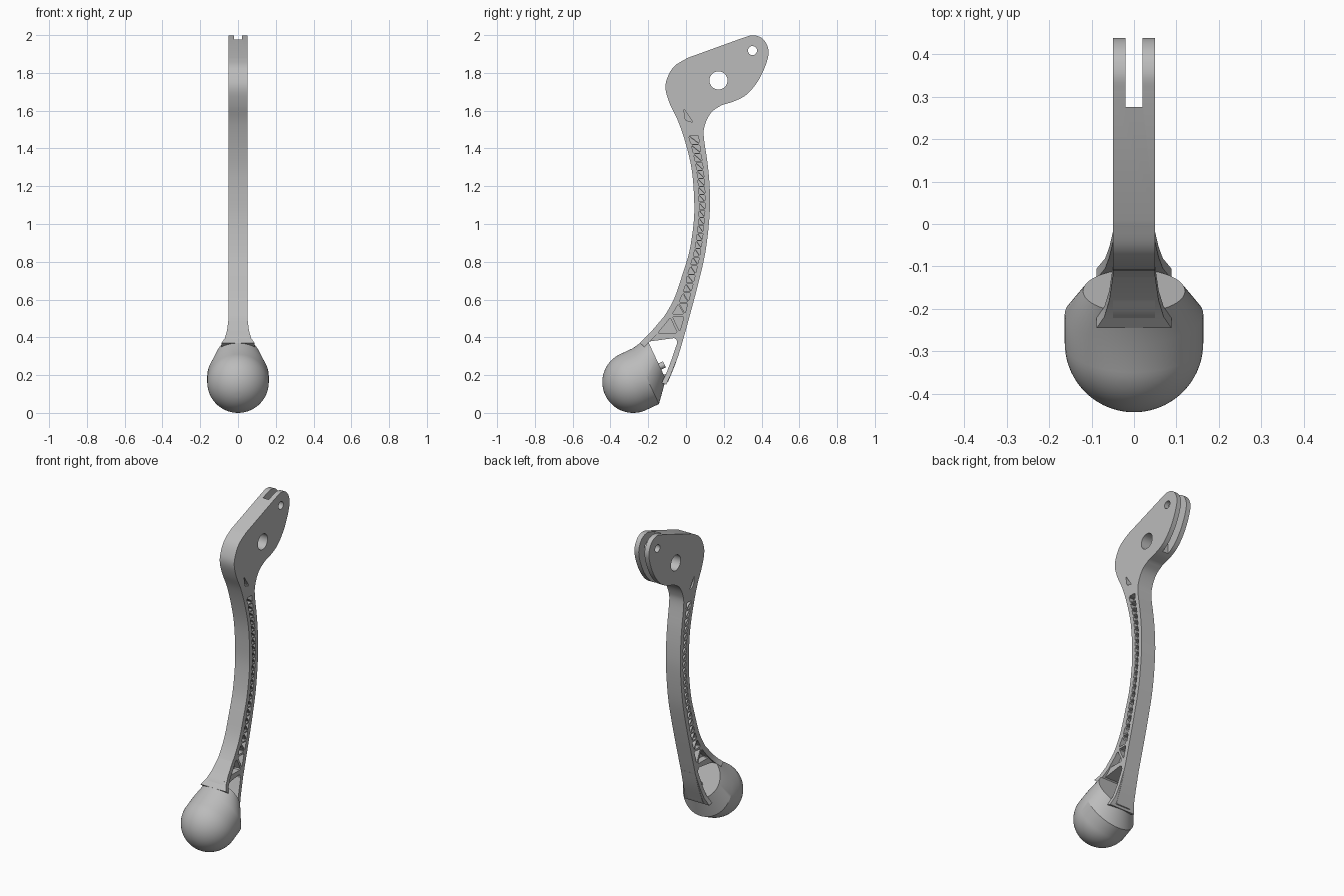
import bpy, bmesh, math
from mathutils import Vector

cube = bpy.data.objects.get("Cube")
if cube:
    bpy.data.objects.remove(cube, do_unlink=True)

grey = bpy.data.materials.new("satin grey")
grey.use_nodes = True
grey.diffuse_color = (0.5, 0.5, 0.5, 1)
grey.node_tree.nodes["Principled BSDF"].inputs["Base Color"].default_value = (0.5, 0.5, 0.5, 1)


def make_object(name, bm):
    bmesh.ops.recalc_face_normals(bm, faces=bm.faces)
    mesh = bpy.data.meshes.new(name)
    bm.to_mesh(mesh)
    bm.free()
    obj = bpy.data.objects.new(name, mesh)
    bpy.context.collection.objects.link(obj)
    mesh.materials.append(grey)
    return obj


def loft(bm, rings):
    """Skin equal-length rings and close both ends."""
    rows = [[bm.verts.new(p) for p in ring] for ring in rings]
    n = len(rows[0])
    for a, b in zip(rows, rows[1:]):
        for i in range(n):
            bm.faces.new((a[i], a[(i + 1) % n], b[(i + 1) % n], b[i]))
    bm.faces.new(rows[0])
    bm.faces.new(rows[-1])


def prism(bm, outline, x0, x1):
    loft(bm, [[(x, y, z) for y, z in outline] for x in (x0, x1)])


def circle(y, z, r, n=40):
    return [(y + r * math.cos(math.tau * i / n), z + r * math.sin(math.tau * i / n)) for i in range(n)]


def spline(pts, steps=5):
    """Smooth curve through the points."""
    p = [Vector(q) for q in pts]
    p = [2 * p[0] - p[1]] + p + [2 * p[-1] - p[-2]]
    out = []
    for a, b, c, d in zip(p, p[1:], p[2:], p[3:]):
        for k in range(steps):
            t = k / steps
            out.append(0.5 * (2 * b + (c - a) * t + (2 * a - 5 * b + 4 * c - d) * t * t
                              + (3 * b - a - 3 * c + d) * t ** 3))
    return out + [p[-2]]


def edge_y(curve, z):
    """Position of an edge curve at a height."""
    for a, b in zip(curve, curve[1:]):
        if min(a.y, b.y) <= z <= max(a.y, b.y) and a.y != b.y:
            return a.x + (b.x - a.x) * (z - a.y) / (b.y - a.y)


def cut(target, bm):
    cutter = make_object("cutter", bm)
    cutter.hide_render = True
    mod = target.modifiers.new("cut", "BOOLEAN")
    mod.operation = "DIFFERENCE"
    mod.solver = "EXACT"
    mod.object = cutter
    bpy.context.view_layer.objects.active = target
    bpy.ops.object.modifier_apply(modifier=mod.name)
    bpy.data.objects.remove(cutter, do_unlink=True)


HALF = 0.05

# Lever arm: front and back edges, closed round the pivot head
front = spline([(-0.22, 0.395), (-0.135, 0.485), (-0.065, 0.6), (-0.015, 0.745), (0.02, 0.865),
                (0.042, 1.025), (0.042, 1.155), (0.03, 1.29), (0, 1.42), (-0.04, 1.54),
                (-0.083, 1.63), (-0.108, 1.71), (-0.1, 1.77), (-0.062, 1.835), (0.01, 1.88)])
tip = spline([(0.3, 1.985), (0.355, 1.999), (0.407, 1.98), (0.437, 1.92), (0.423, 1.845),
              (0.38, 1.755), (0.32, 1.685), (0.255, 1.65), (0.19, 1.63)])
back = spline([(0.19, 1.63), (0.135, 1.592), (0.102, 1.53), (0.094, 1.465), (0.115, 1.315),
               (0.126, 1.18), (0.125, 1.05), (0.105, 0.865), (0.07, 0.705), (0.02, 0.515),
               (-0.04, 0.305), (-0.094, 0.165)])
bm = bmesh.new()
prism(bm, front + tip + back[1:] + [Vector((-0.17, 0.13)), Vector((-0.27, 0.3))], -HALF, HALF)
arm = make_object("lever_arm", bm)

# Pivot holes and the open window above the knob
bm = bmesh.new()
prism(bm, circle(0.172, 1.76, 0.048), -1, 1)
prism(bm, circle(0.352, 1.918, 0.024), -1, 1)
prism(bm, [(-0.208, 0.36), (-0.195, 0.378), (-0.063, 0.396), (-0.05, 0.388), (-0.046, 0.365),
           (-0.098, 0.215), (-0.105, 0.205), (-0.13, 0.2)], -1, 1)
cut(arm, bm)

# Fork slot at the tip
bm = bmesh.new()
prism(bm, [(0.275, 1.5), (0.6, 1.5), (0.6, 2.2), (0.275, 2.2)], -0.02, 0.02)
cut(arm, bm)

# Triangular lattice pockets on both sides
RAIL = 0.024
triangles = [[(-0.018, 1.625), (0.045, 1.53), (-0.006, 1.545)]]


def rung(z):
    tilt = 1.3 if z < 0.7 else 1
    return (Vector((edge_y(front, z) + RAIL * tilt, z)), Vector((edge_y(back, z) - RAIL, z)))


z = 0.415
while z < 1.46:
    f0, b0 = rung(z)
    z += 0.02 + 0.6 * (b0.x - f0.x)
    f1, b1 = rung(z)
    triangles += [[f0, b0, f1], [b0, b1, f1]]
bm = bmesh.new()
for tri in triangles:
    pts = [Vector(p) for p in tri]
    mid = sum(pts, Vector((0, 0))) / 3
    pts = [mid + (p - mid) * 0.78 for p in pts]
    # blunt each corner
    shape = []
    for i, p in enumerate(pts):
        shape += [p.lerp(pts[i - 1], 0.08), p.lerp(pts[(i + 1) % 3], 0.08)]
    for side in (-1, 1):
        prism(bm, shape, side * 0.012, side * 0.2)
cut(arm, bm)

# Ball knob: dome, short barrel and an oblique shoulder
centre = Vector((0, -0.28, 0.163))
axis = Vector((0, 0.906, 0.423))
up = Vector((0, -0.423, 0.906))
R = 0.163


def ring(t, r, lift=0, n=64):
    return [centre + axis * t + up * (lift + r * math.sin(math.tau * i / n))
            + Vector((r * math.cos(math.tau * i / n), 0, 0)) for i in range(n)]


dome = [ring(-R * math.cos(a), R * math.sin(a)) for a in (math.pi / 2 * k / 20 for k in range(1, 21))]
bm = bmesh.new()
loft(bm, dome + [ring(0.075, R), ring(0.163, 0.12, 0.06)])
knob = make_object("ball_knob", bm)

# Small pin on the knob shoulder
bm = bmesh.new()
loft(bm, [ring(0.15, 0.018, 0.015, 16), ring(0.19, 0.018, 0.015, 16)])
pin = make_object("shoulder_pin", bm)


# Flared roots joining the arm to the knob
def root(name, stations, offset):
    bm = bmesh.new()
    rings = []
    for y, z, w in stations:
        iy, iz = y + offset[0], z + offset[1]
        rings.append([(-w, y, z), (w, y, z), (w, iy, iz), (-w, iy, iz)])
    loft(bm, rings)
    return make_object(name, bm)


front_root = root("front_root", [(-0.245, 0.37, 0.088), (-0.219, 0.395, 0.07), (-0.18, 0.435, 0.058),
                                 (-0.125, 0.5, HALF)], (0.024, -0.02))
back_root = root("back_root", [(-0.105, 0.15, 0.088), (-0.081, 0.2, 0.068), (-0.054, 0.27, 0.058),
                               (-0.02, 0.37, HALF)], (-0.024, 0.008))

for obj in (arm, knob, pin, front_root, back_root):
    bpy.ops.object.select_all(action="DESELECT")
    obj.select_set(True)
    bpy.context.view_layer.objects.active = obj
    bpy.ops.object.shade_smooth_by_angle(angle=math.radians(25))
